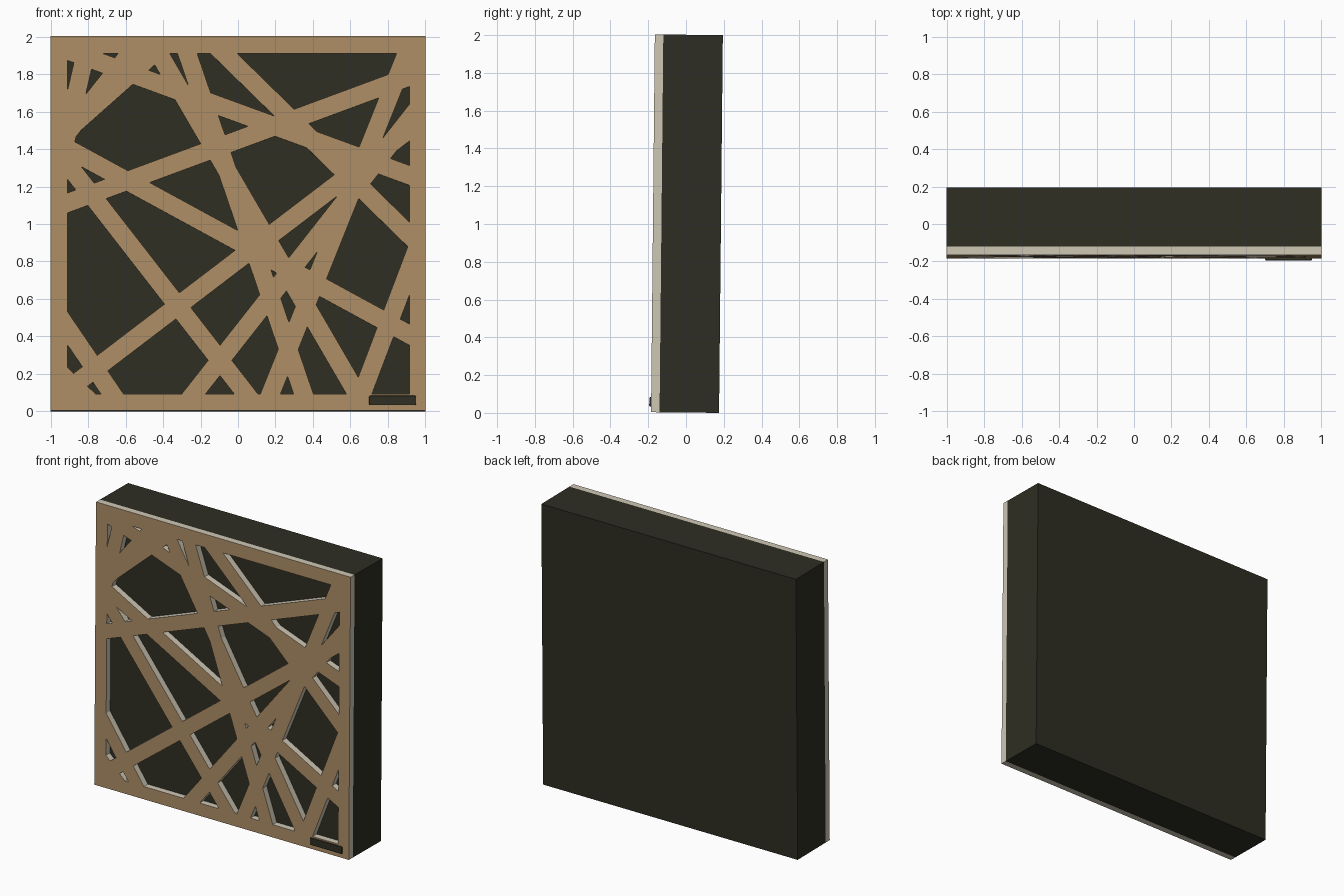
import bpy, bmesh, math
from mathutils import Vector, Matrix

if "Cube" in bpy.data.objects:
    bpy.data.objects.remove(bpy.data.objects["Cube"])

TILT = Matrix.Translation((0, 0, 0.0018)) @ Matrix.Rotation(-0.01, 4, 'X')
FRONT, PANEL, BACK = -0.185, 0.045, 0.175


def material(name, rgb):
    m = bpy.data.materials.new(name)
    m.diffuse_color = (*rgb, 1)
    m.use_nodes = True
    m.node_tree.nodes["Principled BSDF"].inputs["Base Color"].default_value = m.diffuse_color
    return m


tan = material("tan_wood", (0.42, 0.27, 0.13))
cream = material("cream_edge", (0.62, 0.57, 0.46))
dark = material("dark_backing", (0.027, 0.027, 0.017))


def box(name, lo, hi, mat, bevel=0):
    bm = bmesh.new()
    bmesh.ops.create_cube(bm, size=1)
    for v in bm.verts:
        v.co = [lo[i] + (v.co[i] + 0.5) * (hi[i] - lo[i]) for i in range(3)]
    me = bpy.data.meshes.new(name)
    bm.to_mesh(me)
    bm.free()
    me.materials.append(mat)
    ob = bpy.data.objects.new(name, me)
    bpy.context.collection.objects.link(ob)
    ob.matrix_world = TILT
    if bevel:
        mod = ob.modifiers.new("bevel", 'BEVEL')
        mod.width, mod.segments = bevel, 2
    return ob


# Lattice bars: centre lines (x, z) to (x, z) running from frame to frame
bars = [
    (-0.95, 1.368, 0.07, 0.055), (-0.26, 0.06, 0.95, 1.60),
    (0.157, 0.05, 0.905, 1.92), (0.363, 0.05, -0.275, 1.92),
    (-0.43, 1.92, 0.63, 0.10), (-0.92, 1.105, 0.92, 1.785),
    (-0.92, 1.405, 0.92, 0.403), (0.65, 0.06, 0.98, 0.93),
    (-0.95, 0.081, 0.95, 1.529), (-0.09, 1.92, 0.94, 0.912),
    (-0.92, 1.926, 0.92, 1.254), (-0.93, 1.46, -0.56, 1.926),
    (-0.92, 1.49, -0.42, 1.934), (-0.81, 1.92, -0.93, 1.40),
    (-0.95, 0.499, -0.64, 0.044), (-0.95, 0.20, -0.79, 0.05),
]


def clip(poly, n, d):
    """Keep the part of a convex polygon where n.p >= d."""
    out = []
    for p, q in zip(poly, poly[1:] + poly[:1]):
        a, b = n.dot(p) - d, n.dot(q) - d
        if a >= 0:
            out.append(p)
        if a * b < 0:
            out.append(p.lerp(q, a / (a - b)))
    return out


def area(p):
    return abs(sum(a.cross(b) for a, b in zip(p, p[1:] + p[:1]))) / 2


# Openings: the inner square split by every bar
cells = [[Vector(c) for c in ((-0.91, 0.09), (0.915, 0.09), (0.915, 1.905), (-0.91, 1.905))]]
for x0, z0, x1, z1 in bars:
    n = Vector((z0 - z1, x1 - x0)).normalized()
    d = n.dot(Vector((x0, z0)))
    parts = [clip(c, s * n, s * d + 0.05) for c in cells for s in (1, -1)]
    cells = [p for p in parts if len(p) > 2 and area(p) > 5e-5]

# Lattice panel: filled outline with openings, extruded
cu = bpy.data.curves.new("lattice_outline", 'CURVE')
cu.dimensions, cu.fill_mode, cu.extrude = '2D', 'BOTH', PANEL / 2
outline = [Vector(c) for c in ((-1, 0), (1, 0), (1, 2), (-1, 2))]
for poly in [outline] + cells:
    sp = cu.splines.new('POLY')
    sp.points.add(len(poly) - 1)
    for pt, p in zip(sp.points, poly):
        pt.co = (p.x, p.y, 0, 1)
    sp.use_cyclic_u = True
tmp = bpy.data.objects.new("lattice_outline", cu)
bpy.context.collection.objects.link(tmp)
bpy.context.view_layer.update()
me = bpy.data.meshes.new_from_object(tmp.evaluated_get(bpy.context.evaluated_depsgraph_get()))
bpy.data.objects.remove(tmp)

bm = bmesh.new()
bm.from_mesh(me)
bm.transform(Matrix.Translation((0, FRONT + PANEL / 2, 0)) @ Matrix.Rotation(math.pi / 2, 4, 'X'))
bmesh.ops.remove_doubles(bm, verts=bm.verts, dist=1e-5)
bmesh.ops.recalc_face_normals(bm, faces=bm.faces)
for f in bm.faces:
    f.smooth = False
    f.material_index = 0 if f.normal.y < -0.5 else 1   # tan front, cream edges
bm.to_mesh(me)
bm.free()
me.materials.clear()
me.materials.append(tan)
me.materials.append(cream)
panel = bpy.data.objects.new("lattice_panel", me)
bpy.context.collection.objects.link(panel)
panel.matrix_world = TILT
# clearing slots can reset indices, so set them again by direction
for f in me.polygons:
    f.material_index = 0 if f.normal.y < -0.5 else 1

# Solid backing body and small front badge plate
box("backing_body", (-1, FRONT + PANEL, 0), (1, BACK, 2), dark)
box("badge_plate", (0.70, FRONT - 0.01, 0.03), (0.95, FRONT + 0.005, 0.08), dark, 0.005)
